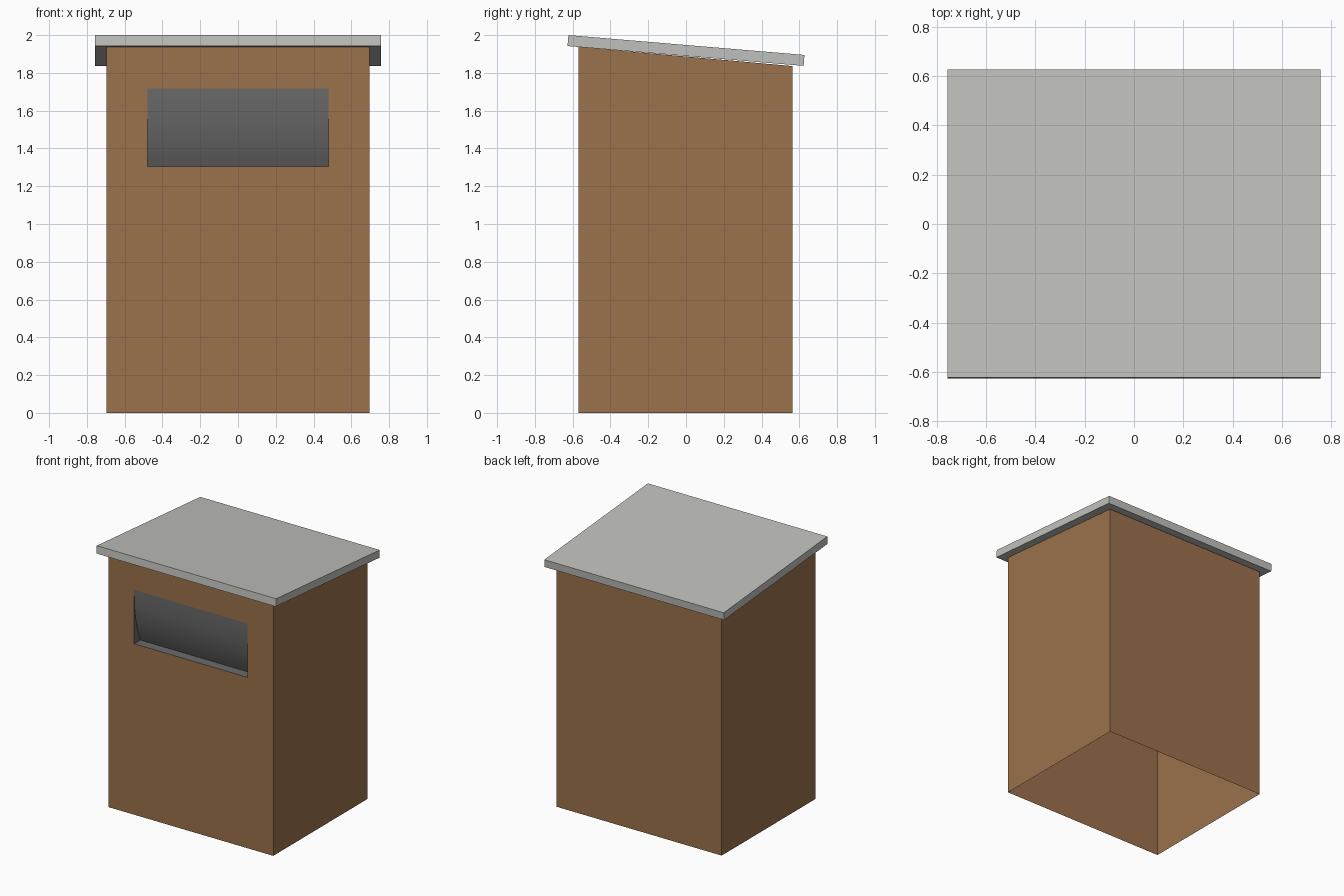
import bpy, bmesh, math
from mathutils import Vector, Matrix

if "Cube" in bpy.data.objects:
    bpy.data.objects.remove(bpy.data.objects["Cube"])

def material(name, rgb):
    m = bpy.data.materials.new(name)
    m.diffuse_color = (*rgb, 1)
    m.use_nodes = True
    m.node_tree.nodes["Principled BSDF"].inputs["Base Color"].default_value = m.diffuse_color
    return m

brown = material("brown wood", (0.33, 0.165, 0.072))
light = material("light grey", (0.53, 0.53, 0.51))
dark = material("dark grey", (0.145, 0.145, 0.145))

def finish(name, bm, mat):
    me = bpy.data.meshes.new(name)
    bm.to_mesh(me)
    bm.free()
    me.materials.append(mat)
    ob = bpy.data.objects.new(name, me)
    bpy.context.collection.objects.link(ob)
    return ob

X, YF, YB = 0.697, -0.57, 0.565          # body shell
ZF, ZB = 1.938, 1.836                    # wall tops, front and back
HX, H0, H1 = 0.478, 1.305, 1.717         # slot in the front

# Body: thin shell with open bottom, sloping top edge and a slot in front
bm = bmesh.new()
bmesh.ops.create_cube(bm, size=1)
for v in bm.verts:
    front, top = v.co.y < 0, v.co.z > 0
    v.co = (math.copysign(X, v.co.x), YF if front else YB,
            (ZF if front else ZB) if top else 0)
bmesh.ops.recalc_face_normals(bm, faces=bm.faces)
bmesh.ops.delete(bm, geom=[f for f in bm.faces if abs(f.normal.z) > 0.5], context='FACES_ONLY')
for co, no in (((-HX, 0, 0), (1, 0, 0)), ((HX, 0, 0), (1, 0, 0)),
               ((0, 0, H0), (0, 0, 1)), ((0, 0, H1), (0, 0, 1))):
    ff = [f for f in bm.faces if f.normal.y < -0.9]
    geom = ff + list({e for f in ff for e in f.edges}) + list({v for f in ff for v in f.verts})
    bmesh.ops.bisect_plane(bm, geom=geom, plane_co=co, plane_no=no)
hole = [f for f in bm.faces if f.normal.y < -0.9 and abs(f.calc_center_median().x) < HX
        and H0 < f.calc_center_median().z < H1]
bmesh.ops.delete(bm, geom=hole, context='FACES')
finish("body", bm, brown)

# Slot flap: flush at the top, curving inward to a flat ledge, with end cheeks
bm = bmesh.new()
N, D = 12, 0.075
profile = [(YF + D * (i / N) ** 2.4, H1 - (H1 - H0) * i / N) for i in range(N + 1)]
profile.append((YF, H0))
sides = [[bm.verts.new((x, y, z)) for y, z in profile] for x in (-HX, HX)]
for i in range(N + 1):
    bm.faces.new((sides[0][i], sides[0][i + 1], sides[1][i + 1], sides[1][i]))
bm.faces.new(sides[0][1:])
bm.faces.new(sides[1][:0:-1])
flap = finish("slot_flap", bm, dark)
bpy.context.view_layer.objects.active = flap
flap.select_set(True)
bpy.ops.object.shade_smooth_by_angle(angle=math.radians(30))

# Roof: slab tilted down to the back
bm = bmesh.new()
slope = math.atan2(0.105, 1.25)
L, T = 1.25 / math.cos(slope), 0.058
bmesh.ops.create_cube(bm, size=1)
bmesh.ops.scale(bm, vec=(1.516, L, T), verts=bm.verts)
bmesh.ops.rotate(bm, matrix=Matrix.Rotation(-slope, 3, 'X'), verts=bm.verts)
bmesh.ops.translate(bm, vec=(0, 0, 2 - max(v.co.z for v in bm.verts)), verts=bm.verts)
finish("roof", bm, light)
